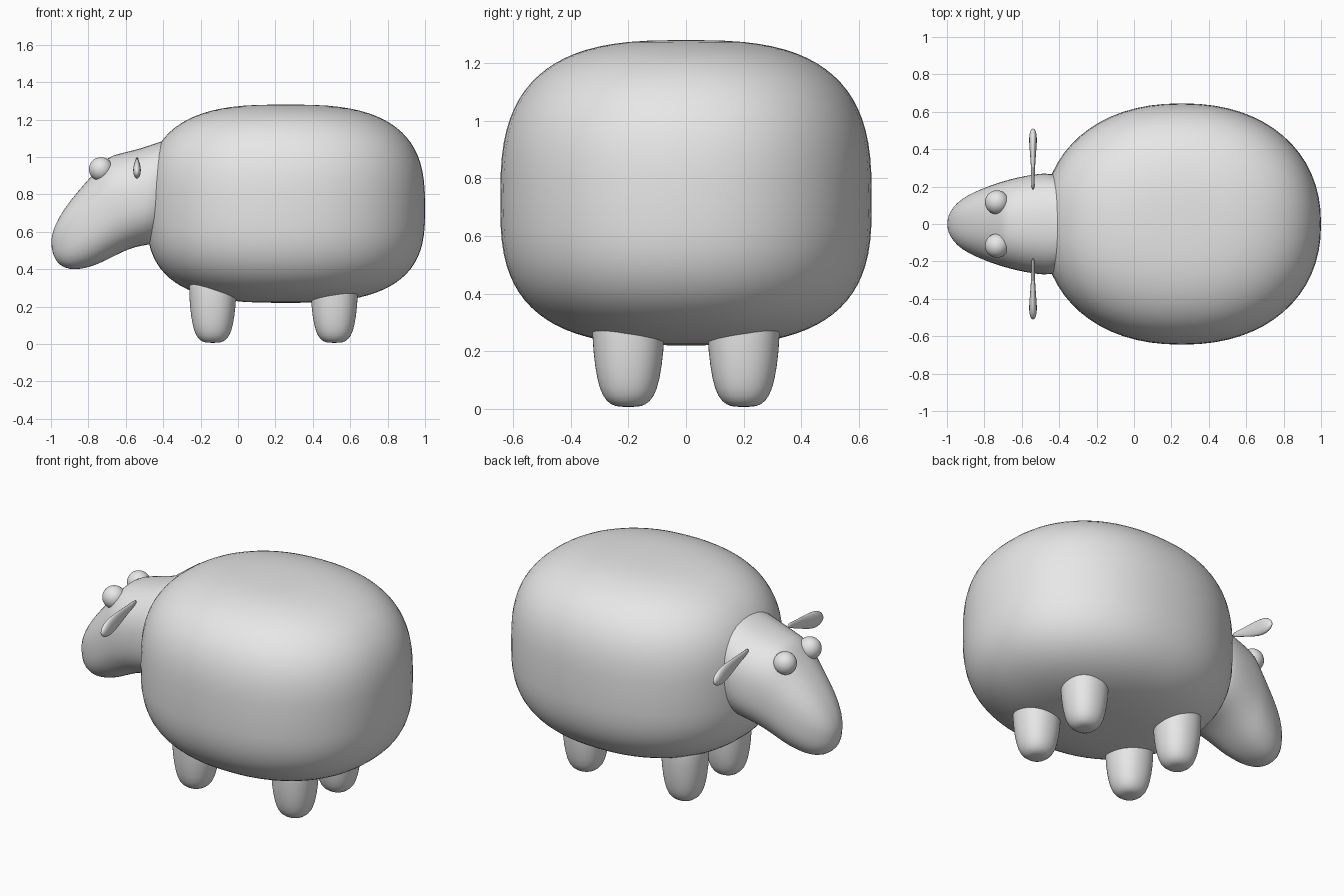
import bpy
import bmesh
from math import sin, cos, pi, radians
from mathutils import Vector

cube = bpy.data.objects.get("Cube")
if cube:
    bpy.data.objects.remove(cube)

GREY = (0.8, 0.8, 0.8, 1)
grey = bpy.data.materials.new("plain grey")
grey.use_nodes = True
grey.diffuse_color = GREY
grey.node_tree.nodes["Principled BSDF"].inputs["Base Color"].default_value = GREY


def spow(value, power):
    return abs(value) ** power * (1 if value >= 0 else -1)


def loft(name, rings, segments=32, square=2.0, subdivide=1):
    """Skin superelliptic rings, each given as (centre, half axis, half axis)."""
    bm = bmesh.new()
    loops = []
    for centre, u, v in rings:
        loop = []
        for i in range(segments):
            a = 2 * pi * i / segments
            p = Vector(centre) + Vector(u) * spow(cos(a), 2 / square) + Vector(v) * spow(sin(a), 2 / square)
            loop.append(bm.verts.new(p))
        loops.append(loop)
    for low, high in zip(loops, loops[1:]):
        for i in range(segments):
            j = (i + 1) % segments
            bm.faces.new((low[i], low[j], high[j], high[i]))
    bm.faces.new(loops[0])
    bm.faces.new(loops[-1])
    bmesh.ops.recalc_face_normals(bm, faces=bm.faces)
    for face in bm.faces:
        face.smooth = True
    mesh = bpy.data.meshes.new(name)
    bm.to_mesh(mesh)
    bm.free()
    mesh.materials.append(grey)
    obj = bpy.data.objects.new(name, mesh)
    bpy.context.collection.objects.link(obj)
    if subdivide:
        obj.modifiers.new("Smooth", "SUBSURF").levels = subdivide
        obj.modifiers["Smooth"].render_levels = subdivide
    return obj


# Body: boxy in height, nearly oval in plan
body_rings = []
for i in range(41):
    t = radians(-88.5 + 177 * i / 40)
    r = cos(t) ** (2 / 2.9)
    z = 0.72 + spow(sin(t), 2 / 2.9) * (0.56 if t > 0 else 0.5)
    body_rings.append(((0.255, 0, z), (0.745 * r, 0, 0), (0, 0.645 * r, 0)))
loft("body", body_rings, segments=64, square=2.2, subdivide=0)

# Head: top point, bottom point and half width of each slice, back to nose
head_slices = [
    (-0.34, 1.11, -0.40, 0.55, 0.25),
    (-0.41, 1.085, -0.47, 0.53, 0.275),
    (-0.52, 1.045, -0.55, 0.52, 0.268),
    (-0.64, 1.018, -0.62, 0.49, 0.248),
    (-0.70, 1.0, -0.68, 0.46, 0.232),
    (-0.745, 0.94, -0.74, 0.43, 0.216),
    (-0.81, 0.87, -0.80, 0.408, 0.192),
    (-0.90, 0.765, -0.87, 0.395, 0.158),
    (-0.96, 0.675, -0.93, 0.405, 0.115),
    (-0.99, 0.605, -0.975, 0.44, 0.068),
    (-1.0, 0.55, -0.995, 0.50, 0.022),
]
head_rings = []
for tx, tz, bx, bz, width in head_slices:
    top, bottom = Vector((tx, 0, tz)), Vector((bx, 0, bz))
    head_rings.append(((top + bottom) / 2, (0, width, 0), (top - bottom) / 2))
loft("head", head_rings, square=2.35)

# Legs: rounded stubs
leg_profile = [(0.006, 0.03), (0.012, 0.06), (0.04, 0.09), (0.1, 0.11),
               (0.2, 0.124), (0.3, 0.128), (0.4, 0.128)]
# Ears: drooping spoons, as distance along, half height and half thickness
ear_profile = [(0.0, 0.012, 0.008), (0.2, 0.022, 0.009), (0.45, 0.038, 0.012),
               (0.7, 0.052, 0.020), (0.86, 0.047, 0.022), (0.96, 0.028, 0.016),
               (1.0, 0.008, 0.005)]
ear_root, ear_tip = Vector((-0.54, 0.18, 0.99)), Vector((-0.54, 0.51, 0.915))
ear_up = Vector((0, 0.22, 0.975))

for side, word in ((1, "back"), (-1, "front")):
    for x, place in ((-0.135, "head_end"), (0.515, "tail_end")):
        loft(f"{place}_{word}_leg",
             [((x, side * 0.2, z), (r, 0, 0), (0, r, 0)) for z, r in leg_profile],
             segments=24, square=2.2)

    mirror = Vector((1, side, 1))
    loft(f"{word}_ear",
         [(ear_root.lerp(ear_tip, t) * mirror, ear_up * mirror * h, (w, 0, 0))
          for t, h, w in ear_profile], segments=16)

    bpy.ops.mesh.primitive_uv_sphere_add(segments=32, ring_count=16, radius=0.064,
                                         location=(-0.733, side * 0.116, 0.935))
    eye = bpy.context.object
    eye.name = f"{word}_eye"
    eye.data.materials.append(grey)
    bpy.ops.object.shade_smooth()
